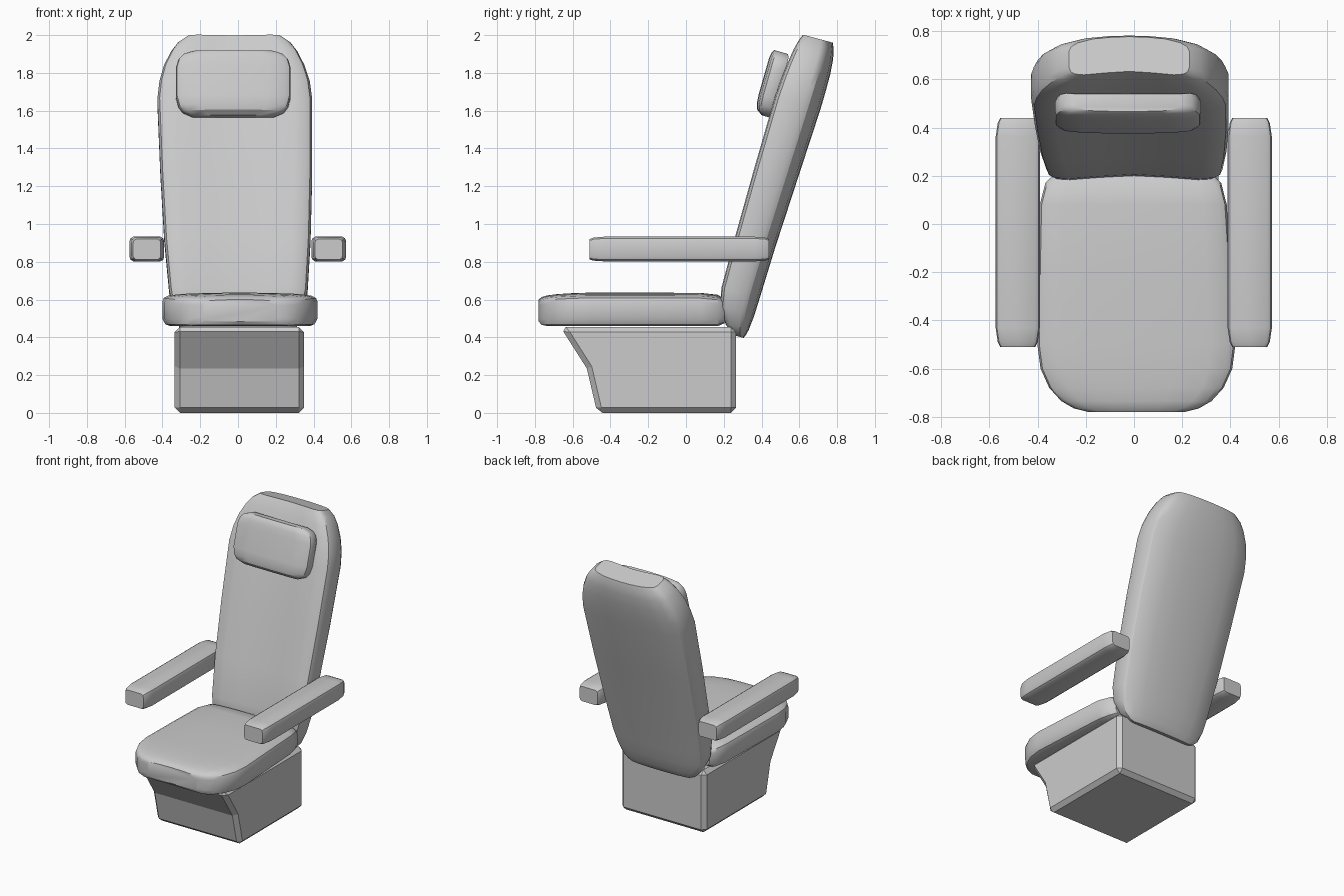
import bpy, bmesh, math
from mathutils import Vector


def finish(name, bm, angle=32):
    bmesh.ops.recalc_face_normals(bm, faces=bm.faces[:])
    me = bpy.data.meshes.new(name)
    bm.to_mesh(me)
    bm.free()
    ob = bpy.data.objects.new(name, me)
    bpy.context.collection.objects.link(ob)
    bpy.ops.object.select_all(action='DESELECT')
    ob.select_set(True)
    bpy.context.view_layer.objects.active = ob
    if angle:
        bpy.ops.object.shade_smooth_by_angle(angle=math.radians(angle))
    return ob


def loft(name, half, rows, origin=(0, 0, 0), tilt=None):
    """Skin a mirrored cross-section along rows of (distance, centre x, half width, low, high)."""
    if tilt is None:                       # lies flat: runs along y, thickness is z
        V, W = Vector((0, 1, 0)), Vector((0, 0, 1))
    else:                                  # leans back: runs upward, thickness goes rearward
        a = math.radians(tilt)
        V = Vector((0, math.sin(a), math.cos(a)))
        W = Vector((0, math.cos(a), -math.sin(a)))
    section = half + [(-s, h) for s, h in reversed(half) if s > 0]
    bm = bmesh.new()
    rings = []
    for v, cx, hw, lo, hi in rows:
        rings.append([bm.verts.new(Vector(origin) + Vector((cx + s * hw, 0, 0))
                                   + V * v + W * (lo + (hi - lo) * h)) for s, h in section])
    n = len(section)
    for a, b in zip(rings, rings[1:]):
        for i in range(n):
            j = (i + 1) % n
            bm.faces.new((a[i], a[j], b[j], b[i]))
    bm.faces.new(rings[0])
    bm.faces.new(rings[-1])
    return finish(name, bm)


# pedestal base: side profile extruded across, with chamfered edges
profile = [(-0.665, 0.455), (-0.525, 0.235), (-0.47, 0), (0.265, 0), (0.265, 0.455)]
bm = bmesh.new()
face = bm.faces.new([bm.verts.new((-0.335, y, z)) for y, z in profile])
out = bmesh.ops.extrude_face_region(bm, geom=[face])
bmesh.ops.translate(bm, vec=(0.685, 0, 0),
                    verts=[g for g in out['geom'] if isinstance(g, bmesh.types.BMVert)])
base = finish("pedestal_base", bm, None)
bev = base.modifiers.new("chamfer", 'BEVEL')
bev.width = 0.028
bev.segments = 1
bev.limit_method = 'ANGLE'
bev.angle_limit = math.radians(40)

# seat cushion with domed top
seat_section = [(0, 0), (0.9, 0), (0.96, 0.05), (1, 0.22), (1, 0.72), (0.98, 0.84),
                (0.92, 0.91), (0.75, 0.96), (0.4, 0.99), (0, 1)]
loft("seat_cushion", seat_section, [
    (-0.78, 0.01, 0.20, 0.485, 0.60), (-0.765, 0.01, 0.26, 0.466, 0.613),
    (-0.735, 0.01, 0.312, 0.46, 0.622), (-0.68, 0.01, 0.362, 0.46, 0.629),
    (-0.60, 0.01, 0.398, 0.46, 0.634), (-0.50, 0.01, 0.411, 0.46, 0.637),
    (-0.20, 0.003, 0.40, 0.46, 0.637), (0.08, -0.003, 0.388, 0.46, 0.635),
    (0.17, -0.003, 0.365, 0.46, 0.625), (0.205, -0.003, 0.33, 0.475, 0.60)])

# reclined backrest: hollow front, rounded rear
back_section = [(0, 0.09), (0.4, 0.05), (0.75, 0), (0.9, 0.02), (0.97, 0.08), (1, 0.2),
                (1, 0.62), (0.96, 0.74), (0.85, 0.84), (0.6, 0.94), (0.3, 0.985), (0, 1)]
loft("backrest", back_section, [
    (-0.177, 0, 0.24, 0.14, 0.182), (-0.165, 0, 0.27, 0.11, 0.188),
    (-0.13, 0, 0.31, 0.07, 0.197), (-0.05, 0, 0.347, 0.018, 0.206),
    (0.05, 0.002, 0.366, 0, 0.21), (0.33, -0.003, 0.387, 0, 0.22),
    (0.70, -0.009, 0.402, 0.004, 0.24), (1.10, -0.017, 0.41, 0.012, 0.262),
    (1.20, -0.018, 0.398, 0.02, 0.264), (1.29, -0.02, 0.372, 0.03, 0.264),
    (1.37, -0.02, 0.333, 0.043, 0.258), (1.42, -0.02, 0.297, 0.056, 0.248),
    (1.455, -0.02, 0.25, 0.07, 0.234)], (0, 0.175, 0.615), 15)

# headrest pillow
head_section = [(0, 0), (0.6, 0.03), (0.9, 0.12), (0.98, 0.25), (1, 0.4), (1, 0.8), (0.97, 1), (0, 1)]
loft("headrest", head_section, [
    (-0.012, -0.025, 0.22, 0.045, 0.088), (0.01, -0.025, 0.268, 0.015, 0.095),
    (0.04, -0.025, 0.29, 0.004, 0.1), (0.09, -0.025, 0.303, 0, 0.1),
    (0.25, -0.025, 0.303, 0, 0.1), (0.295, -0.025, 0.29, 0, 0.1),
    (0.322, -0.025, 0.265, 0.005, 0.098), (0.338, -0.025, 0.22, 0.014, 0.09)],
    (0, 0.36, 1.60), 16)

# armrests, tapering slightly at both ends
arm_section = [(0, 0), (0.78, 0), (0.94, 0.07), (1, 0.18), (1, 0.82), (0.94, 0.93), (0.78, 1), (0, 1)]
for side, x in (("left", -0.4825), ("right", 0.4805)):
    loft("armrest_" + side, arm_section, [
        (-0.51, x, 0.073, 0.812, 0.92), (-0.49, x, 0.083, 0.806, 0.928),
        (-0.43, x, 0.092, 0.802, 0.933), (0.36, x, 0.092, 0.802, 0.933),
        (0.42, x, 0.083, 0.806, 0.928), (0.44, x, 0.073, 0.812, 0.92)])
